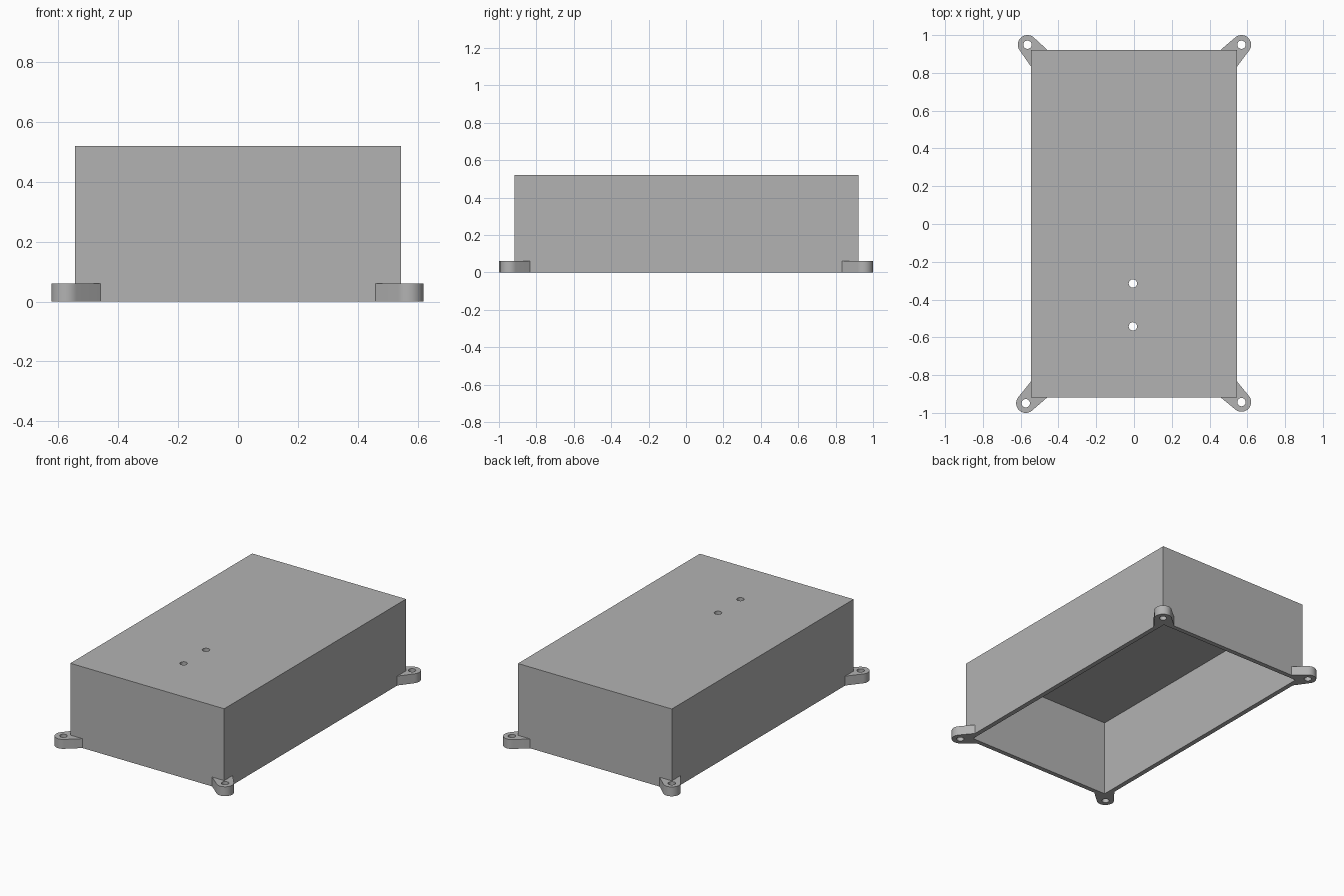
import bpy
import math
from mathutils import Vector

cube = bpy.data.objects.get("Cube")
if cube:
    bpy.data.objects.remove(cube, do_unlink=True)

HALF_X, HALF_Y, MID_Y, HEIGHT, WALL = 0.545, 0.92, 0.002, 0.52, 0.03
HOLE_R, LUG_R, LUG_H = 0.022, 0.051, 0.06

grey = bpy.data.materials.new("plain grey")
grey.use_nodes = True
colour = (0.45, 0.45, 0.45, 1)
grey.diffuse_color = colour
grey.node_tree.nodes["Principled BSDF"].inputs["Base Color"].default_value = colour


def circle(cx, cy, r, start=0.0, sweep=math.tau, steps=32):
    """Points along an arc; a full turn leaves out the repeated end point."""
    n = steps if sweep == math.tau else steps + 1
    return [(cx + r * math.cos(start + sweep * i / steps),
             cy + r * math.sin(start + sweep * i / steps)) for i in range(n)]


def plate(name, loops, z0, z1):
    """Extrude flat outlines (outer loop, then holes) between two heights."""
    curve = bpy.data.curves.new(name, 'CURVE')
    curve.dimensions = '2D'
    curve.fill_mode = 'BOTH'
    curve.extrude = (z1 - z0) / 2
    for loop in loops:
        spline = curve.splines.new('POLY')
        spline.points.add(len(loop) - 1)
        spline.use_cyclic_u = True
        for point, (x, y) in zip(spline.points, loop):
            point.co = (x, y, 0, 1)
    obj = bpy.data.objects.new(name, curve)
    obj.location.z = (z0 + z1) / 2
    bpy.context.collection.objects.link(obj)
    bpy.ops.object.select_all(action='DESELECT')
    obj.select_set(True)
    bpy.context.view_layer.objects.active = obj
    bpy.ops.object.convert(target='MESH')
    obj = bpy.context.view_layer.objects.active
    bpy.ops.object.mode_set(mode='EDIT')
    bpy.ops.mesh.select_all(action='SELECT')
    bpy.ops.mesh.remove_doubles(threshold=0.0001)
    bpy.ops.mesh.normals_make_consistent(inside=False)
    bpy.ops.object.mode_set(mode='OBJECT')
    obj.data.materials.clear()
    obj.data.materials.append(grey)
    bpy.ops.object.shade_smooth_by_angle(angle=math.radians(30))
    return obj


def box(name, inset, z0, z1):
    """Rectangular block, narrower than the case by the inset."""
    bpy.ops.mesh.primitive_cube_add(size=1, location=(0, MID_Y, (z0 + z1) / 2))
    obj = bpy.context.object
    obj.name = name
    obj.scale = (2 * (HALF_X - inset), 2 * (HALF_Y - inset), z1 - z0)
    bpy.ops.object.transform_apply(location=True, rotation=False, scale=True)
    obj.data.materials.append(grey)
    return obj


def cut(target, cutter):
    """Subtract the cutter and discard it."""
    cutter.hide_render = True
    mod = target.modifiers.new("cut", 'BOOLEAN')
    mod.operation = 'DIFFERENCE'
    mod.solver = 'EXACT'
    mod.object = cutter
    bpy.context.view_layer.objects.active = target
    bpy.ops.object.modifier_apply(modifier=mod.name)
    bpy.data.objects.remove(cutter, do_unlink=True)


# Open-bottomed case with two holes through the lid
case = box("case", 0, 0, HEIGHT)
cut(case, box("cavity_cutter", WALL, -0.1, HEIGHT - WALL))
for y in (-0.315, -0.542):
    cut(case, plate("hole_cutter", [circle(-0.006, y, HOLE_R)], 0.4, 0.6))
bpy.ops.object.select_all(action='DESELECT')
case.select_set(True)
bpy.context.view_layer.objects.active = case
bpy.ops.object.shade_smooth_by_angle(angle=math.radians(30))


def lug(name, cx, cy):
    """Rounded screw lug whose sides run tangentially back to the case walls."""
    sx, sy = math.copysign(1, cx), math.copysign(1, cy)
    corner = Vector((HALF_X, HALF_Y + sy * MID_Y))
    centre = Vector((abs(cx), abs(cy)))
    on_end = Vector((0.459, corner.y))
    on_side = Vector((corner.x, 0.833))

    def tangent(point, side):
        d = point - centre
        return math.atan2(d.y, d.x) + side * math.acos(LUG_R / d.length)

    start = tangent(on_side, 1)
    sweep = (tangent(on_end, -1) - start) % math.tau
    outline = circle(*centre, LUG_R, start, sweep, 20)
    outline += [tuple(on_end), tuple(corner), tuple(on_side)]
    loops = [outline, circle(*centre, HOLE_R)]
    plate(name, [[(sx * x, sy * y) for x, y in l] for l in loops], 0, LUG_H)


# Screw lugs at the four corners
lug("back_left_lug", 0.569, 0.949)
lug("back_right_lug", -0.564, 0.949)
lug("front_left_lug", 0.569, -0.943)
lug("front_right_lug", -0.573, -0.949)
